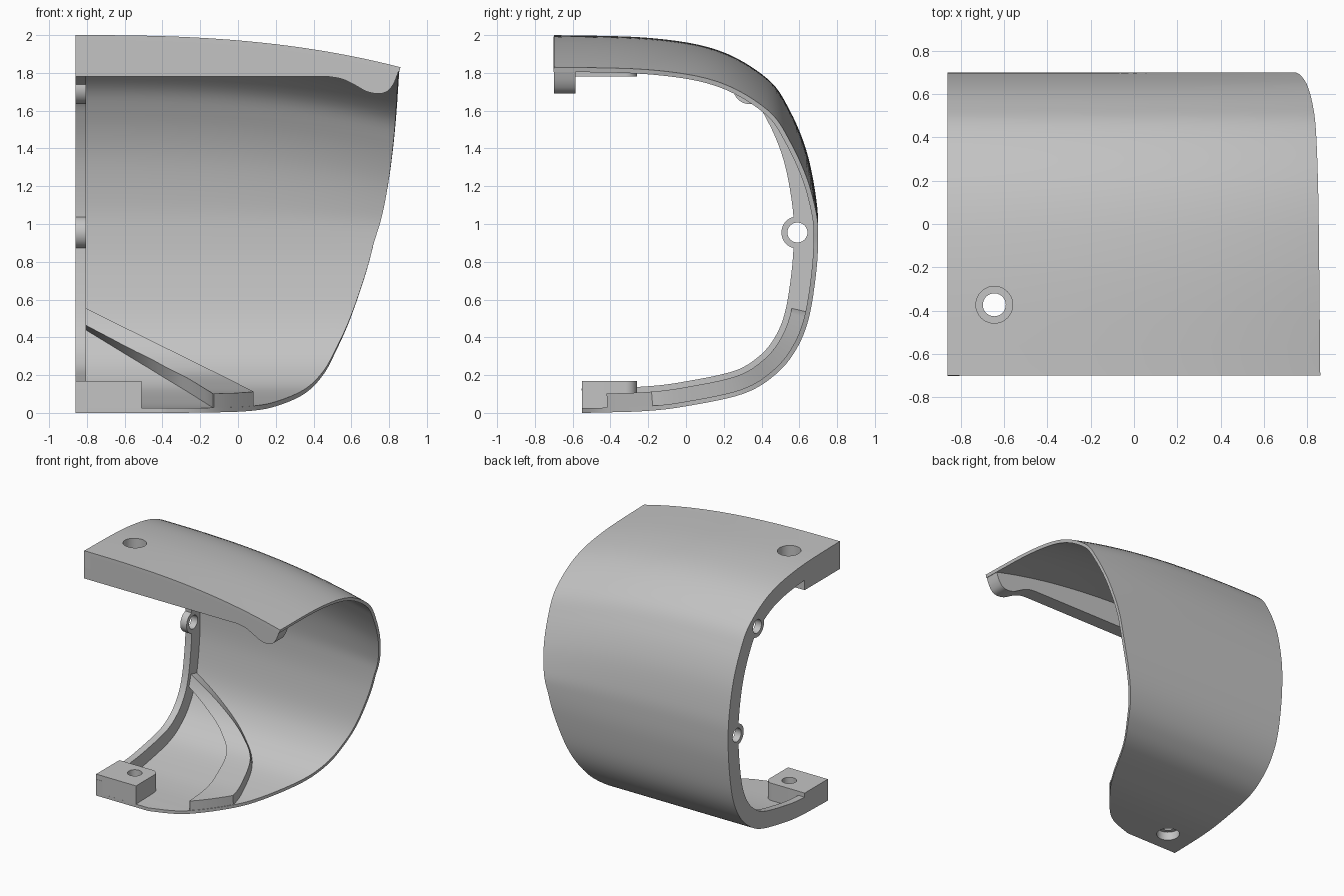
import bpy, bmesh, math
from mathutils import Vector

if "Cube" in bpy.data.objects:
    bpy.data.objects.remove(bpy.data.objects["Cube"])

grey = bpy.data.materials.new("plain_grey")
grey.use_nodes = True
grey.diffuse_color = (0.55, 0.55, 0.55, 1)
grey.node_tree.nodes["Principled BSDF"].inputs["Base Color"].default_value = grey.diffuse_color

LEFT, RING = -0.86, -0.805
# Section from bottom front, round the back, to top front: y, z, right-hand limit in x
KEYS = [Vector(k) for k in (
    (-.55, 0, -.4), (-.45, .002, -.16), (-.21, .01, .06), (0, .035, .2), (.3, .1, .35),
    (.47, .2, .45), (.58, .33, .52), (.65, .5, .595), (.69, .75, .68), (.7, .95, .73),
    (.69, 1.13, .765), (.64, 1.38, .8), (.55, 1.6, .825), (.43, 1.77, .84),
    (.17, 1.92, .85), (-.19, 1.985, .855), (-.7, 2, .86))]


def spline(keys, steps=6):
    out = []
    for i in range(len(keys) - 1):
        a, b = keys[max(i - 1, 0)], keys[i]
        c, d = keys[i + 1], keys[min(i + 2, len(keys) - 1)]
        for s in range(steps):
            t = s / steps
            out.append(0.5 * (2 * b + (c - a) * t + (2 * a - 5 * b + 4 * c - d) * t ** 2
                              + (3 * b - a - 3 * c + d) * t ** 3))
    return out + [keys[-1]]


SECTION = spline(KEYS)


def drop(x):
    return 0.17 * max(0, (x - LEFT) / 1.72) ** 2.6


def finish(name, bm):
    mesh = bpy.data.meshes.new(name)
    bm.to_mesh(mesh)
    bm.free()
    mesh.materials.append(grey)
    ob = bpy.data.objects.new(name, mesh)
    bpy.context.collection.objects.link(ob)
    return ob


def skin(name, rows, thickness, columns, inset=0):
    """Curved wall; rows hold a section point and its x range."""
    bm = bmesh.new()
    grid = []
    for k, (p, lo, hi) in enumerate(rows):
        t = rows[min(k + 1, len(rows) - 1)][0] - rows[max(k - 1, 0)][0]
        n = Vector((t.y, -t.x)).normalized() * inset
        weight = math.sin(math.pi / 2 * min(1, max(0, (p.y - 0.9) / 0.7)))
        line = []
        for j in range(columns + 1):
            x = lo + (hi - lo) * j / columns
            line.append(bm.verts.new((x, p.x - n.x, p.y - n.y - drop(x) * weight)))
        grid.append(line)
    for a, b in zip(grid, grid[1:]):
        for j in range(columns):
            bm.faces.new((a[j], b[j], b[j + 1], a[j + 1]))
    ob = finish(name, bm)
    mod = ob.modifiers.new("wall", "SOLIDIFY")
    mod.thickness, mod.offset, mod.use_even_offset = thickness, -1, True
    return ob


def prism(name, outline, axis, start, end):
    """Extrude a 2D outline along x, y or z."""
    bm = bmesh.new()

    def place(p, d):
        co = list(p)
        co.insert("xyz".index(axis), d)
        return bm.verts.new(co)
    face = bm.faces.new([place(p, start) for p in outline])
    moved = bmesh.ops.extrude_face_region(bm, geom=[face])["geom"]
    shift = [0, 0, 0]
    shift["xyz".index(axis)] = end - start
    bmesh.ops.translate(bm, vec=shift, verts=[v for v in moved if isinstance(v, bmesh.types.BMVert)])
    bmesh.ops.recalc_face_normals(bm, faces=bm.faces)
    return finish(name, bm)


def arc(cx, cy, r, a0=0, a1=360, n=40):
    full = a1 - a0 == 360
    angles = [math.radians(a0 + (a1 - a0) * i / n) for i in range(n if full else n + 1)]
    return [(cx + r * math.cos(a), cy + r * math.sin(a)) for a in angles]


def cut(targets, cutters):
    for c in cutters:
        c.hide_render = True
        c.hide_set(True)
        c.display_type = "WIRE"
        for ob in targets:
            mod = ob.modifiers.new("hole", "BOOLEAN")
            mod.operation, mod.solver, mod.object = "DIFFERENCE", "EXACT", c


# Thin outer wall and the thick ring closing its end
shell = skin("outer_shell", [(p, RING, p.z) for p in SECTION], 0.025, 28)
ring = skin("end_ring", [(p, LEFT, RING) for p in SECTION], 0.13, 1)

# Diagonal ridge on the inside of the wall
rows = []
for k, p in enumerate(SECTION[1:-1], 1):
    if p.y > 0.54:
        break
    t = SECTION[k + 1] - SECTION[k - 1]
    z_in = p.y + 0.09 * t.x / math.hypot(t.x, t.y)
    lo = max(RING - 0.02, RING + (0.43 - p.y) / 0.636)
    hi = min(p.z - 0.005, RING + (0.55 - z_in) / 0.503)
    if hi > lo + 0.005:
        rows.append((p, lo, hi))
ridge = skin("inner_ridge", rows, 0.09, 4, inset=0.01)

# Front lip under the top edge, with its hanging bump
tops = [(x, 1.99 - drop(x)) for x in (.855, .8, .7, .6, .5, .3, .1, -.2, -.5, LEFT)]
lower = spline([Vector(v) for v in ((.48, 1.78), (.55, 1.768), (.62, 1.735), (.68, 1.702),
                                    (.74, 1.69), (.79, 1.702), (.825, 1.745), (.85, 1.81))], 4)
lip = prism("front_lip", [(LEFT, 1.78)] + [tuple(v) for v in lower] + tops, "y", -.7, -.585)

# Screw blocks at bottom and top, each with one rounded corner
plan = [(LEFT, -.55), (-.51, -.55)] + arc(-.57, -.32, .06, 0, 90, 8) + [(LEFT, -.26)]
lower_block = prism("lower_block", plan, "z", .012, .17)
plan = [(LEFT, -.6), (-.51, -.6)] + arc(-.57, -.32, .06, 0, 90, 8) + [(LEFT, -.26)]
upper_block = prism("upper_block", plan, "z", 1.78, 1.975)

# Round lugs on the ring
EYES = {"middle": (.59, .955), "upper": (.335, 1.72)}
lugs = [prism(n + "_lug", arc(y, z, .085), "x", LEFT, RING) for n, (y, z) in EYES.items()]
cut([ring] + lugs, [prism(n + "_lug_cutter", arc(y, z, .053), "x", -1, -.7)
                    for n, (y, z) in EYES.items()])

# Screw holes with wide recesses
cut([shell, lower_block, upper_block], [
    prism("screw_cutter", arc(-.645, -.373, .053), "z", -.2, 2.2),
    prism("top_recess_cutter", arc(-.645, -.373, .085), "z", 1.9, 2.2),
    prism("bottom_recess_cutter", arc(-.645, -.373, .085), "z", -.2, .07)])

# Smooth curved faces, sharp edges kept
for ob in [shell, ring, ridge, lip, lower_block, upper_block] + lugs:
    bpy.ops.object.select_all(action="DESELECT")
    ob.select_set(True)
    bpy.context.view_layer.objects.active = ob
    for mod in [m.name for m in ob.modifiers]:
        bpy.ops.object.modifier_apply(modifier=mod)
    bpy.ops.object.shade_smooth_by_angle(angle=math.radians(30))
